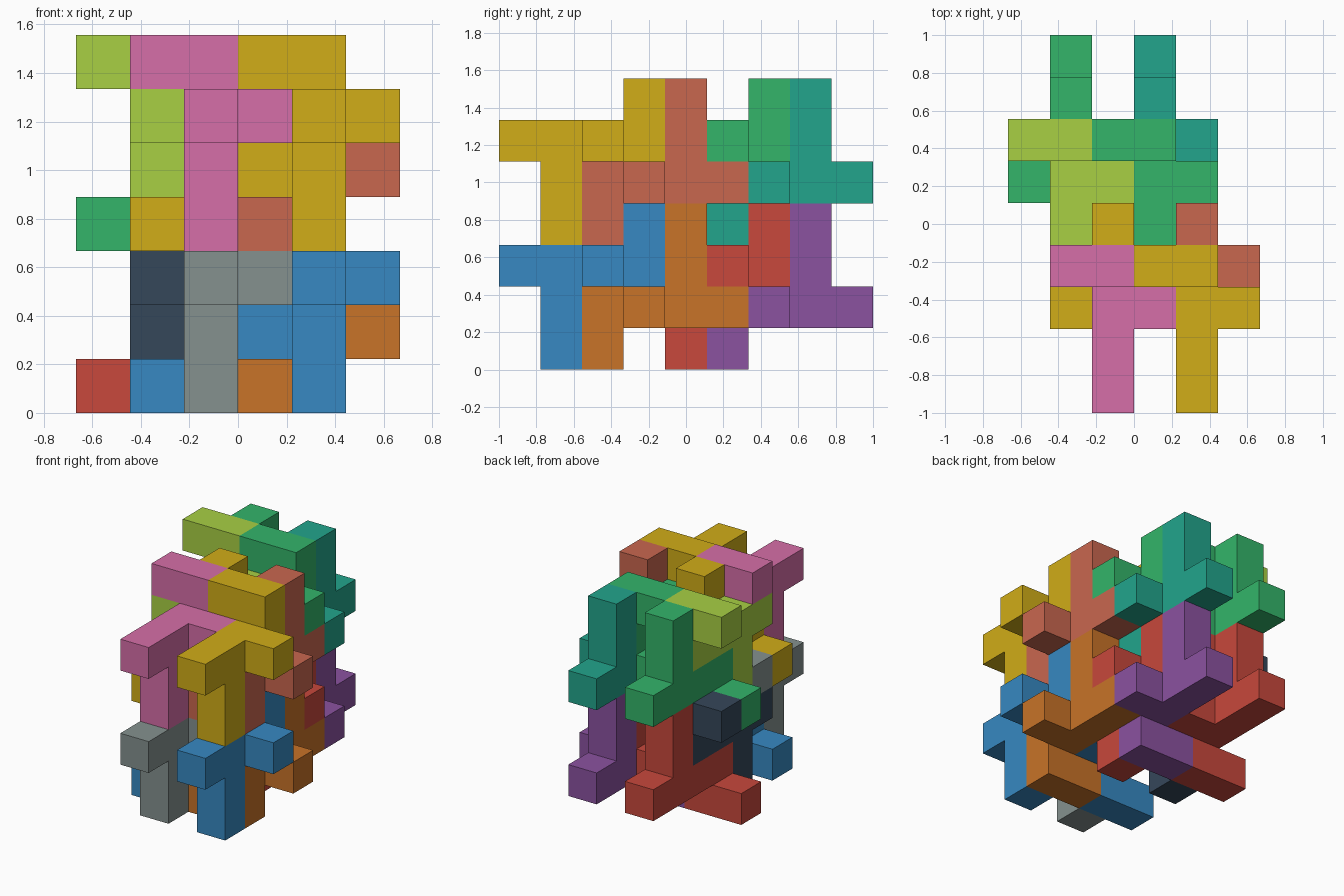
import bpy, bmesh
from mathutils import Vector

if "Cube" in bpy.data.objects:
    bpy.data.objects.remove(bpy.data.objects["Cube"])

U = 2 / 9  # edge of one cube cell

# One nine-cube hook: stub, drop leg, side knob, riser and top bar
HOOK = [(0, 0, 2), (0, 1, 0), (0, 1, 1), (0, 1, 2), (0, 2, 2),
        (1, 2, 2), (0, 3, 2), (0, 3, 3), (-1, 3, 3)]
# The same hook turned half a turn about x
FLIPPED = [(x, 8 - y, 3 - z) for x, y, z in HOOK]

# name, shape, column, row shift, (lower colour, upper colour)
PIECES = [
    ("front_left_hook", HOOK, 2, 0, ("85918F", "D66EA8")),
    ("front_right_hook", HOOK, 4, 0, ("3789C2", "D1AD18")),
    ("middle_left_hook", HOOK, 1, 3, ("35475A", "A8D044")),
    ("middle_right_hook", HOOK, 3, 3, ("C8483C", "33B56A")),
    ("back_left_hook", FLIPPED, 1, 0, ("C8483C", "33B56A")),
    ("back_right_hook", FLIPPED, 3, 0, ("8B52A0", "22A58C")),
    ("inner_left_hook", FLIPPED, 2, -3, ("3789C2", "D1AD18")),
    ("inner_right_hook", FLIPPED, 4, -3, ("C87328", "C9674F")),
]


def material(code):
    name = "paint_" + code
    mat = bpy.data.materials.get(name)
    if not mat:
        mat = bpy.data.materials.new(name)
        srgb = [int(code[i:i + 2], 16) / 255 for i in (0, 2, 4)]
        mat.diffuse_color = [((c + 0.055) / 1.055) ** 2.4 for c in srgb] + [1]
        mat.use_nodes = True
        mat.node_tree.nodes["Principled BSDF"].inputs["Base Color"].default_value = mat.diffuse_color
    return mat


def cube_piece(name, cells, mat):
    """Skin a set of cells, leaving out the walls between them."""
    bm = bmesh.new()
    cells = set(cells)
    for cell in cells:
        mid = Vector(cell) + Vector((0.5, 0.5, 0.5))
        for axis in range(3):
            for sign in (-1, 1):
                n = Vector((0, 0, 0))
                n[axis] = sign
                if tuple(int(c + d) for c, d in zip(cell, n)) in cells:
                    continue
                a = Vector((0, 0, 0))
                a[(axis + 1) % 3] = 0.5
                b = n.cross(a)
                corners = [mid + n / 2 + p for p in (a + b, b - a, -a - b, a - b)]
                bm.faces.new([bm.verts.new((p - Vector((3, 4.5, 0))) * U)
                              for p in corners])
    bmesh.ops.remove_doubles(bm, verts=bm.verts, dist=1e-4)
    bmesh.ops.recalc_face_normals(bm, faces=bm.faces)
    mesh = bpy.data.meshes.new(name)
    bm.to_mesh(mesh)
    bm.free()
    mesh.materials.append(mat)
    bpy.context.collection.objects.link(bpy.data.objects.new(name, mesh))


# Two identical storeys, the upper one three cells higher
for storey, prefix in enumerate(("lower_", "upper_")):
    for name, shape, col, row, colours in PIECES:
        cells = [(x + col, y + row, z + 3 * storey) for x, y, z in shape]
        cube_piece(prefix + name, cells, material(colours[storey]))
